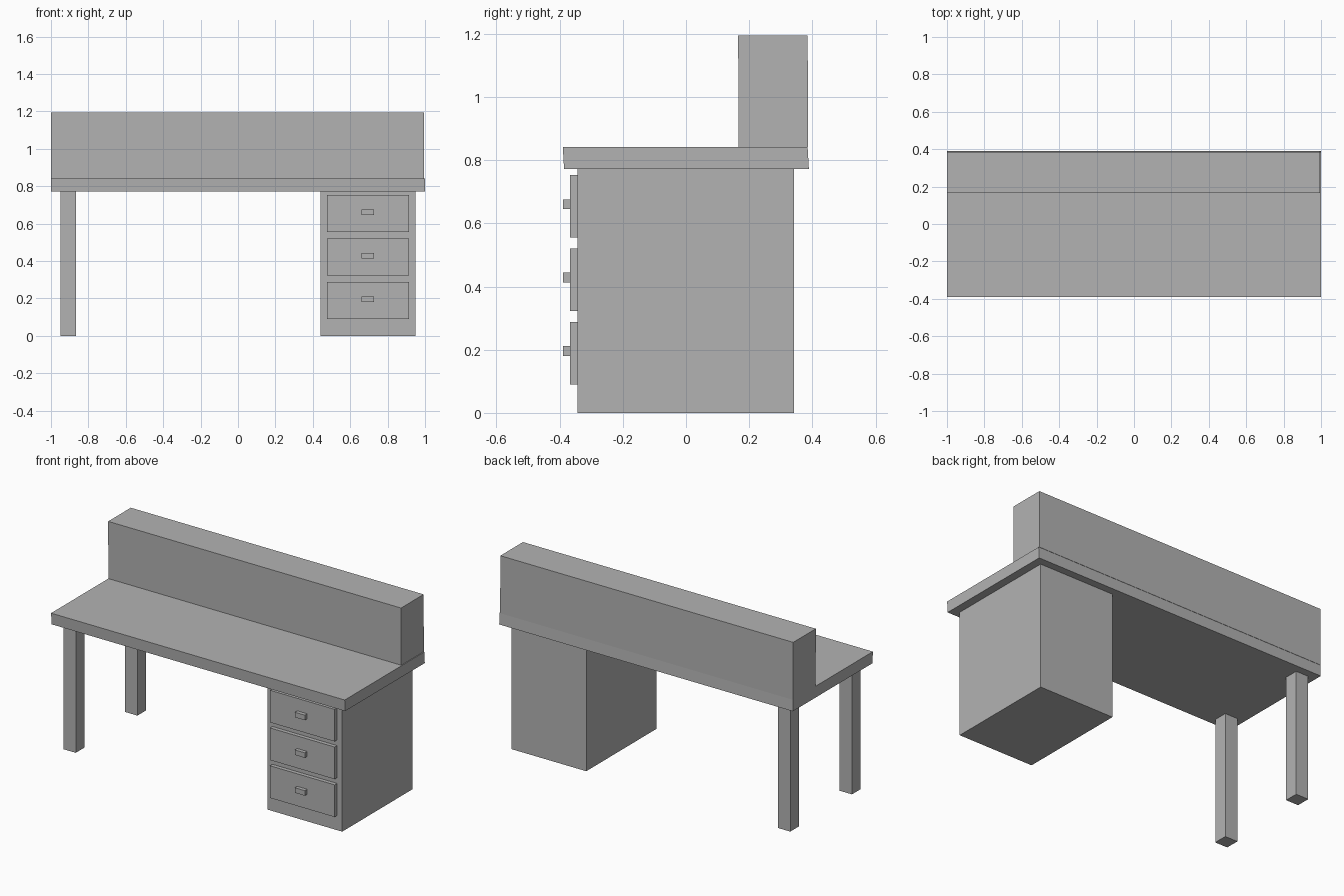
import bpy
import bmesh
from mathutils import Vector

cube = bpy.data.objects.get("Cube")
if cube:
    bpy.data.objects.remove(cube, do_unlink=True)

grey = bpy.data.materials.new("plain grey")
grey.use_nodes = True
grey.diffuse_color = (0.45, 0.45, 0.45, 1)
grey.node_tree.nodes["Principled BSDF"].inputs["Base Color"].default_value = grey.diffuse_color


def box(name, low, high, lean=0.0):
    """Box between two corners; lean slides the lower face along y."""
    low, high = Vector(low), Vector(high)
    bm = bmesh.new()
    bmesh.ops.create_cube(bm, size=1)
    for v in bm.verts:
        below = v.co.z < 0
        v.co = (low + high) / 2 + v.co * (high - low)
        if below:
            v.co.y += lean
    mesh = bpy.data.meshes.new(name)
    bm.to_mesh(mesh)
    bm.free()
    mesh.materials.append(grey)
    obj = bpy.data.objects.new(name, mesh)
    bpy.context.collection.objects.link(obj)
    return obj


# Desk top and the raised back shelf box
box("desk_top", (-1, -0.39, 0.772), (1, 0.385, 0.842), lean=0.004)
box("back_shelf", (-1, 0.165, 0.842), (0.995, 0.385, 1.195), lean=0.002)

# Two legs on the open side
for name, y in (("front_leg", -0.343), ("back_leg", 0.257)):
    box(name, (-0.95, y, 0), (-0.865, y + 0.085, 0.772))

# Drawer cabinet with three fronts and pulls
box("drawer_cabinet", (0.44, -0.343, 0), (0.95, 0.342, 0.772))
for i, z in enumerate((0.09, 0.323, 0.555)):
    box(f"drawer_front_{i + 1}", (0.475, -0.367, z), (0.915, -0.343, z + 0.198))
    box(f"drawer_pull_{i + 1}", (0.66, -0.39, z + 0.09), (0.728, -0.367, z + 0.121))
